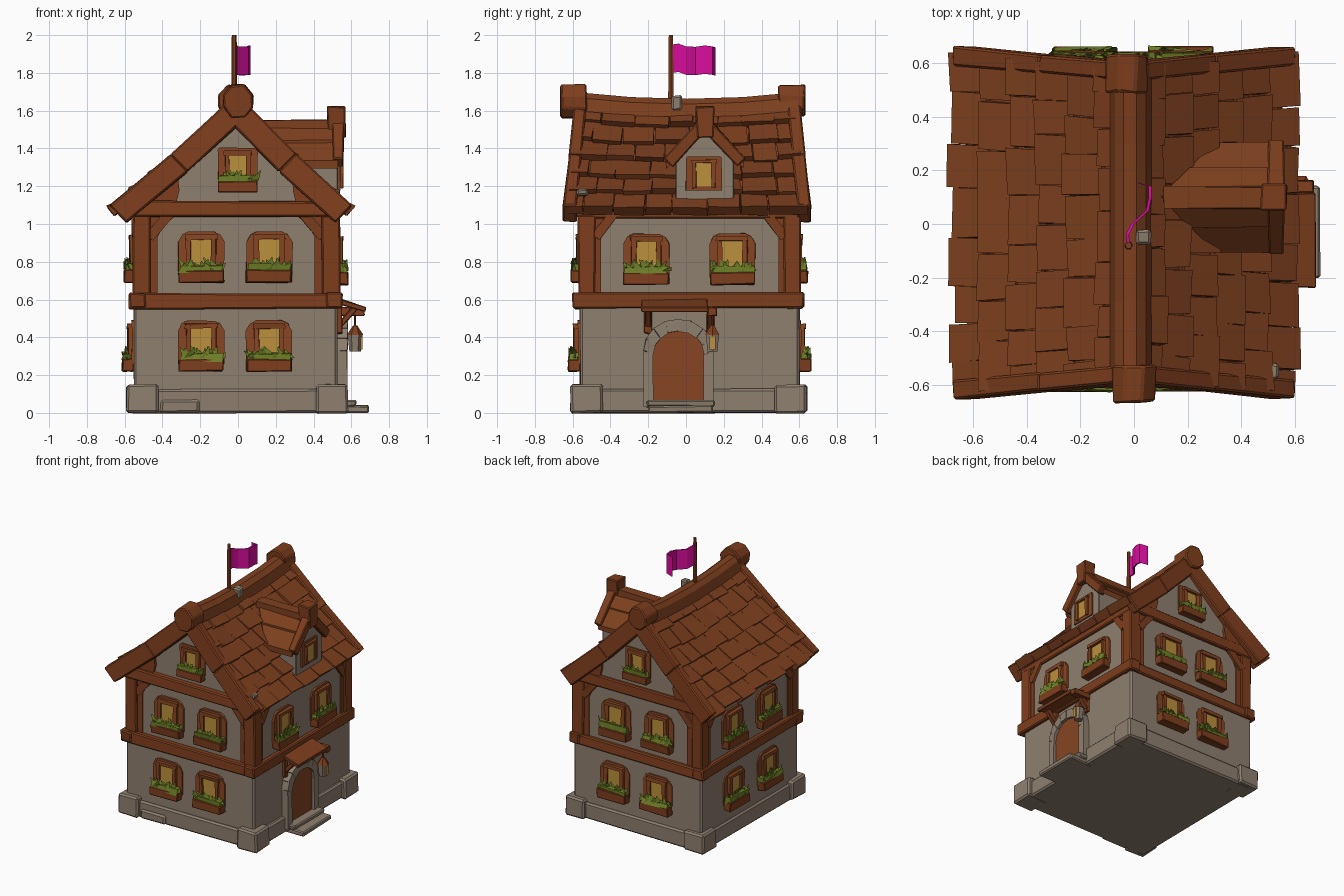
import bpy, bmesh, math, random
from mathutils import Vector, Matrix

if "Cube" in bpy.data.objects:
    bpy.data.objects.remove(bpy.data.objects["Cube"])
random.seed(7)
rnd = random.uniform
def material(name, *col):
    m = bpy.data.materials.new(name)
    m.diffuse_color = (*col, 1)
    m.use_nodes = True
    m.node_tree.nodes["Principled BSDF"].inputs["Base Color"].default_value = m.diffuse_color
    return m
WOOD = material("brown wood", 0.210, 0.048, 0.012)
ROOF = material("roof brown", 0.205, 0.050, 0.013)
FRAME = material("light brown wood", 0.24, 0.060, 0.016)
STONE = material("grey stone", 0.275, 0.215, 0.16)
GLOW = material("window yellow", 0.50, 0.28, 0.045)
LEAF = material("leaf green", 0.16, 0.22, 0.02)
FLAG = material("magenta cloth", 0.70, 0.004, 0.34)

# a solid is (loop, loop, jitter); a part is one object made of solids
def extrude(axis, pts, c0, c1, j=0.0):  # 2D outline pushed along x, y or z
    def put(c, p):
        return {'x': (c, *p), 'y': (p[0], c, p[1]), 'z': (*p, c)}[axis]
    return [put(c0, p) for p in pts], [put(c1, p) for p in pts], j
def box(x0, x1, y0, y1, z0, z1, j=0.005):
    return extrude('y', [(x0, z0), (x1, z0), (x1, z1), (x0, z1)], y0, y1, j)
def beam(p, q, w, d, side, j=0.004):  # bar from p to q; side is its depth direction
    p, q, s = Vector(p), Vector(q), Vector(side)
    u, s = (q-p).normalized().cross(s) * w/2, s * d/2
    return [p-u-s, p+u-s, p+u+s, p-u+s], [q-u-s, q+u-s, q+u+s, q-u+s], j
def cone(x, y, z, h, r0, r1, n=6):
    ring = [(math.cos(2*math.pi*i/n), math.sin(2*math.pi*i/n)) for i in range(n)]
    return [(x+r0*c, y+r0*s, z) for c, s in ring], [(x+r1*c, y+r1*s, z+h) for c, s in ring], 0
def part(name, mat, solids, bevel=0, M=None):
    bm = bmesh.new()
    for a, b, j in solids:
        va, vb = [[bm.verts.new(Vector(p) + Vector([rnd(-j, j) for _ in 'xyz'])) for p in l] for l in (a, b)]
        bm.faces.new(va[::-1])
        bm.faces.new(vb)
        for i in range(len(va)):
            k = (i+1) % len(va)
            bm.faces.new((va[i], va[k], vb[k], vb[i]))
    bmesh.ops.recalc_face_normals(bm, faces=bm.faces)
    me = bpy.data.meshes.new(name)
    bm.to_mesh(me)
    bm.free()
    me.materials.append(mat)
    ob = bpy.data.objects.new(name, me)
    bpy.context.collection.objects.link(ob)
    ob.matrix_world = M or Matrix()
    if bevel:
        b = ob.modifiers.new("bevel", 'BEVEL')
        b.width, b.segments = bevel, 1

# walls and plinth with corner blocks
part("lower_wall", STONE, [box(-.55, .53, -.56, .60, .01, .57)], .012)
g = [(-.54, .57), (.52, .57), (.52, 1.10), (-.01, 1.58), (-.54, 1.10)]
part("upper_and_gable_walls", STONE, [extrude('y', g, -.54, .585)])
part("plinth", STONE, [box(-.565, .55, -.58, .615, 0, .125), box(-.41, -.2, -.592, -.5, 0, .07)] +
     [box(x, x+.17, y, y+.17, 0, .15) for x in (-.59, .41) for y in (-.61, .47)], .012)
# timber frame
frame = [box(x, x+.095, y, y+.09, .62, 1.05) for x in (-.56, .445) for y in (-.57, .515)]
for y in (-.59, .53):
    frame += [box(-.575, .55, y, y+.085, .55, .63), box(-.555, .535, y+.005, y+.08, 1.04, 1.12)]
for x in (-.575, .465):
    frame += [box(x, x+.085, -.60, .625, .555, .635), box(x+.01, x+.075, -.57, .60, 1.03, 1.1)]
part("timber_frame", WOOD, frame, .008)
# wooden borders rounding the plaster corners, and diagonal braces
borders, braces = [], []
for s in (-1, 1):
    def border(c, a, k):
        return [(c+s*p, z) for p, z in ((a, .63), (a-k, .63), (a-k, .93), (a-k-.03, .99), (a-k-.09, 1.04), (a, 1.05))]
    for y in (-.54, .585):
        gable = [(-.01+s*p, z) for p, z in ((.50, 1.1), (.32, 1.1), (.30, 1.18), (.31, 1.27))]
        borders += [extrude('y', border(-.01, .5, .085), y-.008, y+.008), extrude('y', gable, y-.02, y+.02)]
        braces.append(beam((-.01+s*.46, y, .93), (-.01+s*.35, y, 1.06), .05, .04, (0, 1, 0)))
    for x in (-.54, .52):
        borders.append(extrude('x', border(.02, .54, .07), x-.008, x+.008))
        braces.append(beam((x, .02+s*.50, .93), (x, .02+s*.40, 1.06), .05, .04, (1, 0, 0)))
part("plaster_borders", WOOD, borders)
part("corner_braces", WOOD, braces)

# main roof: point on a slope, t from ridge to eave, v along the ridge, h above it
def R(s, t, v, h=0):
    return (-.01 + s*((.59 if s > 0 else .645)*t + .69*h), .005 + v*(.59 + .06*t),
            1.65 - .57*t - .015*math.sin(math.pi*t) - .035*(1-v*v)*(1-t) + .72*h)
def block(s, t0, t1, v0, v1, lo, hi0, hi1, j=0):
    c = ((t0, v0, hi0), (t1, v0, hi1), (t1, v1, hi1), (t0, v1, hi0))
    return [R(s, t, v, lo) for t, v, h in c], [R(s, t, v, h) for t, v, h in c], j
slab, tiles, barge = [], [], []
for s in (-1, 1):
    slab += [block(s, 0, .97, -.97+k*.485, -.485+k*.485, -.07, -.02, -.02) for k in range(4)]
    barge += [block(s, t, t+.505, e*.9, e*1.01, -.1, .03, .03, .003) for e in (-1, 1) for t in (0, .5)]
    for r in range(6):
        v = -.98
        while v < .97:
            w = rnd(.2, .32) * (.6 if v == -.98 and r % 2 else 1)
            e = v+w if v+w < .85 else .98
            tiles.append(block(s, r/6, (r+1)/6+rnd(0, .03), v, e-.006, -.03, 0, rnd(.022, .04), .005))
            v = e
part("roof_slab", ROOF, slab)
part("roof_tiles", ROOF, tiles)
part("barge_boards", WOOD, barge, .008)
# sagging ridge cap and its octagonal end blocks
prof = ((-.08, -.05), (.075, -.05), (.055, .02), (.02, .048), (-.03, .048), (-.06, .02))
part("ridge_cap", ROOF, [(*[[(x+a, y, z+b) for a, b in prof] for x, y, z in
                            (R(1, 0, -1+k*.5), R(1, 0, -.5+k*.5))], 0) for k in range(4)])
octagon = [(.085*math.cos(a), 1.65+.092*math.sin(a)) for a in [math.pi*(i+.5)/4 for i in range(8)]]
part("ridge_ends", WOOD, [extrude('y', [(x+a, b) for a, b in octagon], y, y+.14, .006)
                          for y, x in ((-.665, 0), (.49, -.025))], .008)

# windows, modelled facing -y and turned onto each wall
def window(name, x, y, z, turn, arched=True, planter=True, k=1.0):
    M = Matrix.Translation((x, y, z)) @ Matrix.Rotation(math.radians(turn), 4, 'Z') @ Matrix.Scale(k, 4)
    c = .055 if arched else .012
    half = [(.122, .04), (.122, .27-c), (.122-c*.4, .27-c*.3), (.122-c, .27)]
    part(name+"_frame", FRAME, [extrude('y', half + [(-a, b) for a, b in half[::-1]], .01, -.013, .003),
                                box(-.085, .085, -.037, 0, .228, .252)] +
         [box(a-.014, a+.014, -.033, 0, .06, .24) for a in (-.066, .066)], 0, M)
    part(name+"_pane", GLOW, [box(-.054, .054, -.02, -.012, .07, .229, 0)], 0, M)
    if planter:
        part(name+"_planter", WOOD, [box(-.12, .12, -.064, 0, 0, .065)], .005, M)
        leaves = [box(-.112, .112, -.058, -.015, .055, .095, .012)]
        for i in range(20):     # pointed leaves
            p = Vector((rnd(-.105, .105), rnd(-.05, -.028), .07))
            d = Vector((rnd(-.045, .045), rnd(-.018, .01), rnd(.02, .065)))
            ring = [p + Vector((.034*math.cos(a), .018*math.sin(a), 0)) for a in (0, 2.1, 4.2)]
            leaves.append((ring, [p + d + (q-p)*.1 for q in ring], 0))
        part(name+"_plants", LEAF, leaves, 0, M)
for level, z, inset in (("lower", .22, 0), ("upper", .69, .015)):
    for i, x in enumerate((-.195, .165)):
        window(f"front_{level}_window_{i}", x, -.56+inset, z, 0)
        window(f"back_{level}_window_{i}", x+.01, .595-inset, z, 180)
    for i, y in enumerate((-.19, .22)):
        window(f"left_{level}_window_{i}", -.55+inset*.7, y, z, 270)
for i, y in enumerate((-.21, .245)):
    window(f"right_upper_window_{i}", .52, y, .68, 90)
window("front_gable_window", 0, -.54, 1.17, 0, False, k=.86)
window("back_gable_window", -.01, .585, 1.17, 180, False, k=.86)

# dormer
g = [(-.055, 1.10), (.255, 1.10), (.255, 1.34), (.10, 1.49), (-.055, 1.34)]
part("dormer_wall", STONE, [extrude('x', g, .25, .53)], .006)
roof = [box(.11, .50, .06, .14, 1.50, 1.553)]
trim = [box(.475, .57, .055, .145, 1.46, 1.625, .008)]
for s in (-1, 1):
    for t0, t1, h in ((0, .55, .014), (.5, 1, 0)):
        c = [(.10+.2*t0, t0, 0), (.53, t0, 0), (.53, t1, h), (.10+.2*t1, t1, h)]
        roof.append(([(x, .10+s*.205*t, 1.505-.21*t) for x, t, _ in c],
                     [(x, .10+s*.205*t, 1.545-.21*t+e) for x, t, e in c], .003))
    trim.append(beam((.53, .10, 1.535), (.53, .10+s*.195, 1.325), .065, .06, (1, 0, 0)))
part("dormer_roof", ROOF, roof)
part("dormer_trim", WOOD, trim, .006)
window("dormer_window", .53, .095, 1.145, 90, False, False, .78)

# door with stone arch and steps, on the right side
def arch(w, spring, base, n=8):
    top = [(-.04+w*math.cos(math.pi*i/n), spring+w*math.sin(math.pi*i/n)*.9) for i in range(n+1)]
    return [(-.04+w, base)] + top + [(-.04-w, base)]
o, n = arch(.185, .33, .03), arch(.135, .31, .03)
part("door_arch", STONE, [extrude('x', [o[i], o[i+1], n[i+1], n[i]], .51, .58, .003) for i in range(10)])
part("door", FRAME, [extrude('x', arch(.14, .31, .05), .50, .56)])
part("door_steps", STONE, [box(.5, .69, -.20, .14, 0, .04), box(.5, .625, -.21, .15, .03, .07)], .008)
# canopy and hanging lantern
canopy = [beam((.53, -.06, .59), (.675, -.06, .545), .03, .35, (0, 1, 0)),
          beam((.53, .14, .535), (.67, .14, .535), .045, .05, (0, 1, 0))]
for y in (-.2, .13):
    canopy += [beam((.53, y, .45), (.62, y, .555), .03, .035, (0, 1, 0)), box(.52, .55, y-.02, y+.02, .42, .57)]
part("door_canopy", WOOD, canopy, .004)
part("lantern_body", STONE, [cone(.62, .14, .325, .09, .03, .04)])
part("lantern_cap", WOOD, [cone(.62, .14, .412, .05, .044, .012), cone(.62, .14, .46, .07, .006, .006)])
part("lantern_glass", GLOW, [box(.649, .658, .125, .155, .335, .405, 0)])

# flag pole, flag and loose stones on the roof
part("flag_pole", WOOD, [cone(-.02, -.08, 1.62, .38, .017, .013)])
part("roof_stones", STONE, [box(.01, .06, -.075, -.02, 1.60, 1.68), box(.49, .54, -.58, -.52, 1.15, 1.185)], .01)
path = [(-.02, -.075, 0), (-.025, -.04, .005), (-.005, 0, -.01), (.05, .05, -.012), (.06, .10, -.005),
        (.06, .14, -.01), (.01, .155, -.015)]
strips = []
for a, b in zip(path, path[1:]):
    strips.append(tuple([(x+dx, y, z+dz) for dx, z in ((-.006, 1.80), (.006, 1.80), (.006, 1.95), (-.006, 1.95))]
                        for x, y, dz in (a, b)) + (0,))
part("flag", FLAG, strips)
